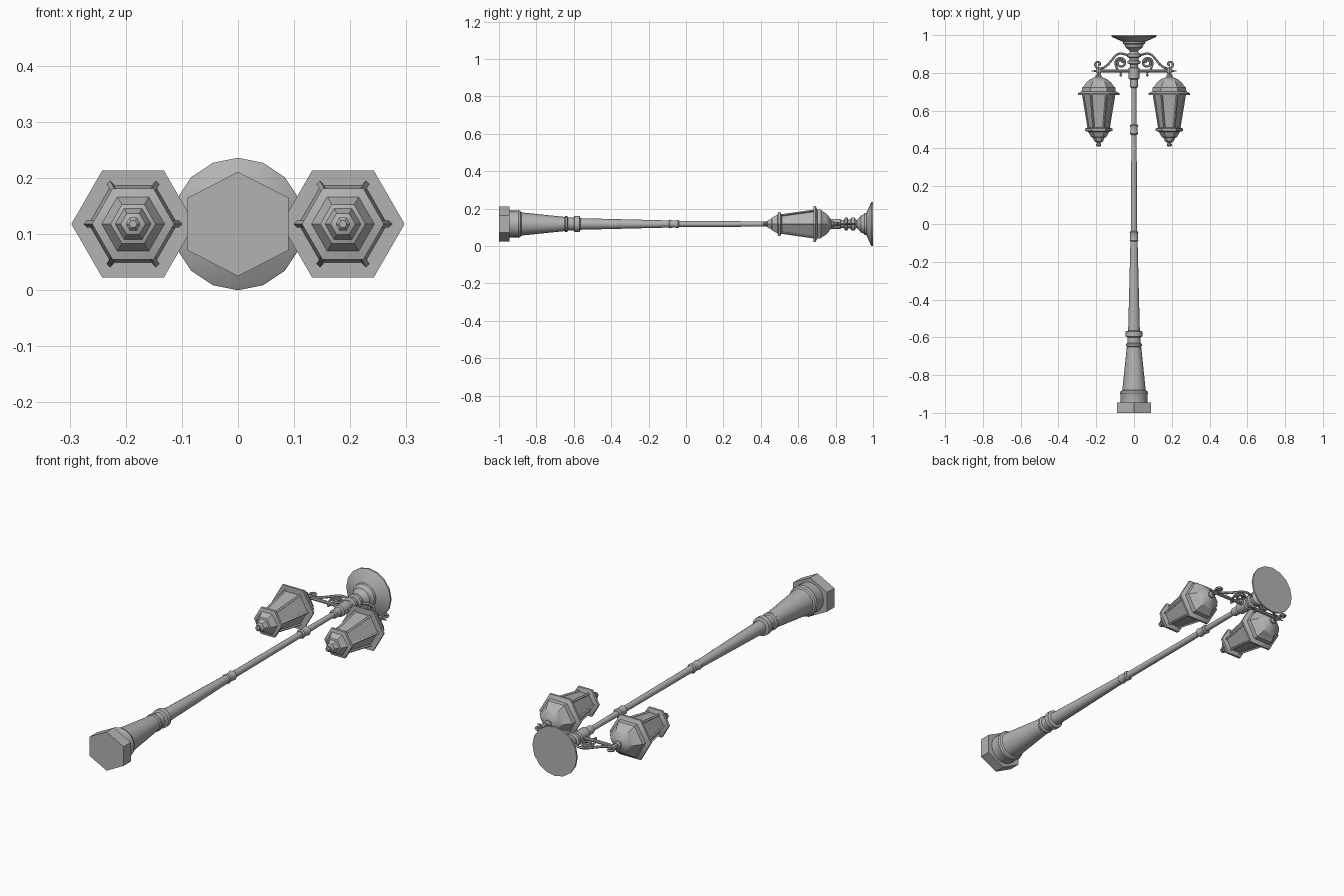
import bpy, bmesh, math
from mathutils import Vector

if "Cube" in bpy.data.objects:
    bpy.data.objects.remove(bpy.data.objects["Cube"])

AXIS_Z = 0.118
LAMP_X = 0.187

metal = bpy.data.materials.new("grey_metal")
metal.use_nodes = True
metal.diffuse_color = (0.45, 0.45, 0.45, 1)
metal.node_tree.nodes["Principled BSDF"].inputs["Base Color"].default_value = (0.45, 0.45, 0.45, 1)


def finish(name, bm):
    bmesh.ops.recalc_face_normals(bm, faces=bm.faces[:])
    mesh = bpy.data.meshes.new(name)
    bm.to_mesh(mesh)
    bm.free()
    mesh.materials.append(metal)
    ob = bpy.data.objects.new(name, mesh)
    bpy.context.collection.objects.link(ob)
    smooth(ob)
    return ob


def smooth(ob):
    bpy.ops.object.select_all(action='DESELECT')
    ob.select_set(True)
    bpy.context.view_layer.objects.active = ob
    bpy.ops.object.shade_smooth_by_angle(angle=math.radians(30))


def lathe(name, profile, sides, cx=0, phase=0, stretch=1):
    """Turn a (y, radius) profile around the lengthwise axis."""
    bm = bmesh.new()
    rings = []
    for y, r in profile:
        ring = []
        for i in range(sides):
            a = phase + math.tau * i / sides
            ring.append(bm.verts.new((cx + stretch * r * math.cos(a), y, AXIS_Z + r * math.sin(a))))
        rings.append(ring)
    for a, b in zip(rings, rings[1:]):
        for i in range(sides):
            j = (i + 1) % sides
            bm.faces.new((a[i], a[j], b[j], b[i]))
    bm.faces.new(rings[0])
    bm.faces.new(rings[-1])
    return finish(name, bm)


def rod(name, start, end, radius, sides=8, tip=None):
    start, end = Vector(start), Vector(end)
    way = end - start
    bm = bmesh.new()
    bmesh.ops.create_cone(bm, cap_ends=True, segments=sides, radius1=radius,
                          radius2=radius if tip is None else tip, depth=way.length)
    bm.transform(way.to_track_quat('Z', 'Y').to_matrix().to_4x4())
    bmesh.ops.translate(bm, verts=bm.verts[:], vec=(start + end) / 2)
    return finish(name, bm)


def tube(name, points, radius):
    """Bent round bar through (x, y) points."""
    data = bpy.data.curves.new(name, 'CURVE')
    data.dimensions = '3D'
    data.bevel_depth = radius
    data.bevel_resolution = 1
    data.use_fill_caps = True
    data.resolution_u = 4
    line = data.splines.new('NURBS')
    line.points.add(len(points) - 1)
    for p, (x, y) in zip(line.points, points):
        p.co = (x, y, AXIS_Z, 1)
    line.order_u = 3
    line.use_endpoint_u = True
    data.materials.append(metal)
    ob = bpy.data.objects.new(name, data)
    bpy.context.collection.objects.link(ob)
    bpy.ops.object.select_all(action='DESELECT')
    ob.select_set(True)
    bpy.context.view_layer.objects.active = ob
    bpy.ops.object.convert(target='MESH')
    smooth(bpy.context.object)


# Hexagonal foot
lathe("foot", [(-1, 0.093), (-0.945, 0.093)], 6, phase=math.pi / 2, stretch=1.12)

# Tapered pedestal with its mouldings
lathe("pedestal", [(-0.945, 0.071), (-0.905, 0.071), (-0.895, 0.074), (-0.885, 0.07), (-0.88, 0.062),
                   (-0.65, 0.038), (-0.645, 0.042), (-0.635, 0.042), (-0.63, 0.034), (-0.6, 0.034),
                   (-0.595, 0.044), (-0.57, 0.044), (-0.565, 0.032)], 16)

# Shaft and its collars
lathe("shaft", [(-0.57, 0.031), (-0.09, 0.019), (-0.05, 0.016), (0.48, 0.014), (0.74, 0.012)], 16)
for name, y, r in (("middle_collar", -0.065, 0.023), ("upper_collar", 0.5, 0.022)):
    lathe(name, [(y - 0.028, r - 0.005), (y - 0.022, r), (y - 0.01, r - 0.003),
                 (y + 0.01, r - 0.003), (y + 0.022, r), (y + 0.028, r - 0.005)], 16)

# Hub carrying the arms
lathe("hub", [(0.72, 0.015), (0.725, 0.02), (0.765, 0.02), (0.77, 0.028), (0.825, 0.028),
              (0.83, 0.022), (0.845, 0.022), (0.85, 0.034), (0.862, 0.034), (0.867, 0.025),
              (0.88, 0.025), (0.885, 0.036), (0.9, 0.036), (0.908, 0.024), (0.918, 0.018)], 16)

# Flared end disc
lathe("end_disc", [(0.91, 0.018), (0.925, 0.032), (0.935, 0.046), (0.948, 0.05), (0.955, 0.058),
                   (0.965, 0.06), (0.988, 0.112), (0.992, 0.118), (1, 0.118)], 16, phase=math.pi / 2)

for side, word in ((1, "left"), (-1, "right")):
    cx = side * LAMP_X

    # Straight arm with pointed end and small drop
    rod(word + "_arm", (0, 0.81, AXIS_Z), (side * 0.2, 0.81, AXIS_Z), 0.008)
    rod(word + "_arm_tip", (side * 0.2, 0.81, AXIS_Z), (side * 0.226, 0.81, AXIS_Z), 0.006, tip=0.001)
    lathe(word + "_arm_drop", [(0.78, 0.002), (0.787, 0.007), (0.795, 0.004), (0.81, 0.009)], 8, cx=side * 0.07)

    # Scrolled braces
    brace = [(0.025, 0.89), (0.06, 0.905), (0.09, 0.9), (0.115, 0.872), (0.14, 0.84), (0.17, 0.822),
             (0.198, 0.825), (0.208, 0.845), (0.196, 0.86), (0.18, 0.854), (0.181, 0.841), (0.191, 0.84)]
    tube(word + "_brace", [(side * x, y) for x, y in brace], 0.006)
    scroll = [(0.085, 0.812)]
    for i in range(17):
        a = -0.6 + i * math.pi / 5
        r = 0.031 - 0.0013 * i
        scroll.append((0.07 + r * math.cos(a), 0.853 + r * math.sin(a)))
    tube(word + "_scroll", [(side * x, y) for x, y in scroll], 0.006)

    # Lantern roof, rim and hanger
    lathe(word + "_lantern_roof", [(0.683, 0.08), (0.683, 0.11), (0.692, 0.11), (0.702, 0.09), (0.722, 0.088),
                                   (0.728, 0.08), (0.748, 0.067), (0.765, 0.046), (0.775, 0.025),
                                   (0.78, 0.013)], 6, cx=cx)
    lathe(word + "_lantern_hanger", [(0.775, 0.016), (0.788, 0.016), (0.794, 0.008), (0.802, 0.012),
                                     (0.818, 0.012), (0.83, 0.005)], 8, cx=cx)

    # Glass body and corner bars
    lathe(word + "_lantern_glass", [(0.5, 0.05), (0.69, 0.08)], 6, cx=cx)
    for i in range(6):
        c, s = math.cos(math.tau * i / 6), math.sin(math.tau * i / 6)
        rod(word + "_lantern_bar", (cx + 0.052 * c, 0.5, AXIS_Z + 0.052 * s),
            (cx + 0.083 * c, 0.69, AXIS_Z + 0.083 * s), 0.006, 4)

    # Lower rim, stepped bowl and finial
    lathe(word + "_lantern_bowl", [(0.41, 0.007), (0.416, 0.013), (0.424, 0.013), (0.43, 0.008), (0.436, 0.022),
                                   (0.457, 0.032), (0.46, 0.04), (0.488, 0.056), (0.493, 0.073),
                                   (0.505, 0.073), (0.512, 0.055)], 6, cx=cx)
